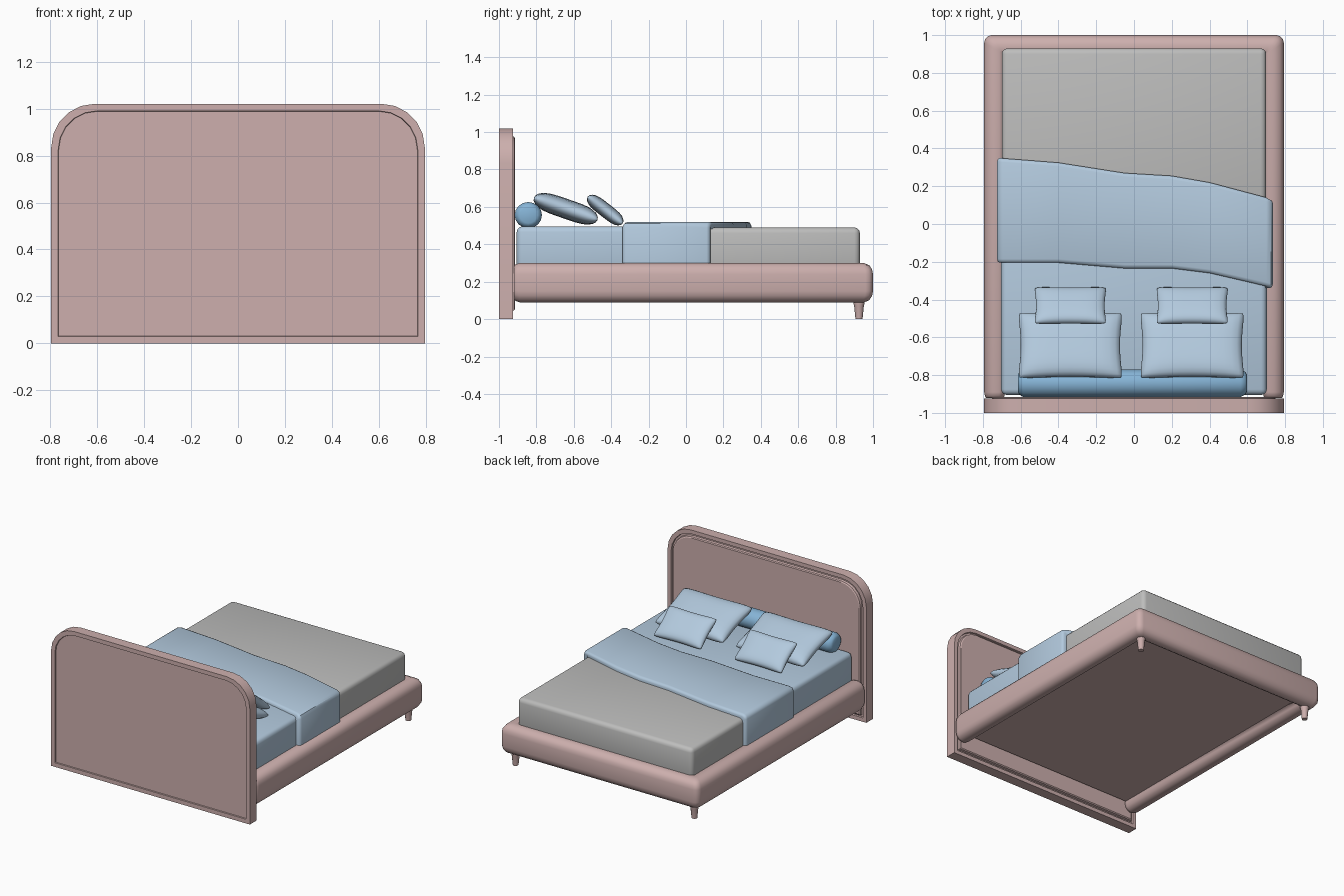
import bpy, bmesh, math
from mathutils import Vector, Matrix

if "Cube" in bpy.data.objects:
    bpy.data.objects.remove(bpy.data.objects["Cube"])


def material(name, rgb):
    m = bpy.data.materials.new(name)
    m.diffuse_color = (*rgb, 1)
    m.use_nodes = True
    m.node_tree.nodes["Principled BSDF"].inputs["Base Color"].default_value = m.diffuse_color
    return m


PINK = material("dusty_pink", (0.61, 0.43, 0.42))
GREY = material("mattress_grey", (0.51, 0.51, 0.505))
BLUE = material("pale_blue", (0.45, 0.59, 0.73))
DEEP = material("bolster_blue", (0.24, 0.46, 0.68))


def finish(name, bm, mat, angle=40):
    bmesh.ops.remove_doubles(bm, verts=bm.verts, dist=1e-4)
    bmesh.ops.recalc_face_normals(bm, faces=bm.faces)
    me = bpy.data.meshes.new(name)
    bm.to_mesh(me)
    bm.free()
    me.materials.append(mat)
    ob = bpy.data.objects.new(name, me)
    bpy.context.collection.objects.link(ob)
    bpy.ops.object.select_all(action='DESELECT')
    ob.select_set(True)
    bpy.context.view_layer.objects.active = ob
    bpy.ops.object.shade_smooth_by_angle(angle=math.radians(angle))
    return ob


def loft(name, rings, mat, angle=40):
    """Skin closed rings of points and cap both ends."""
    bm = bmesh.new()
    vs = [[bm.verts.new(p) for p in r] for r in rings]
    n = len(rings[0])
    for a, b in zip(vs, vs[1:]):
        for i in range(n):
            j = (i + 1) % n
            bm.faces.new((a[i], a[j], b[j], b[i]))
    bm.faces.new(vs[0])
    bm.faces.new(vs[-1])
    return finish(name, bm, mat, angle)


def box(name, lo, hi, bevel, mat):
    lo, hi = Vector(lo), Vector(hi)
    bm = bmesh.new()
    bmesh.ops.create_cube(bm, size=1)
    for v in bm.verts:
        v.co = [(lo[i] + hi[i]) / 2 + v.co[i] * (hi[i] - lo[i]) for i in range(3)]
    if bevel:
        bmesh.ops.bevel(bm, geom=bm.edges[:], offset=bevel, segments=3,
                        profile=0.5, affect='EDGES')
    return finish(name, bm, mat)


# Headboard: arched outline with a raised rim on both faces
def arch(inset, y):
    w, top, r = 0.795 - inset, 1.02 - inset, 0.185 - inset * 0.7
    pts = [(-w, y, inset), (w, y, inset)]
    for side in (1, -1):
        for k in range(6):
            a = math.radians(18 * (k if side == 1 else 5 - k))
            pts.append((side * (w - r + r * math.cos(a)), y, top - r + r * math.sin(a)))
    return pts


loft("headboard", [arch(i, y) for i, y in (
    (0.032, -0.992), (0.030, -1.0), (0, -1.0), (0, -0.925), (0.028, -0.925), (0.030, -0.937),
    (0.042, -0.937), (0.045, -0.92), (0.052, -0.915))], PINK, 30)

# Padded side and foot rail: one rounded section swept round a U
W, X = 0.11, 0.793
section = [(.05, .30), (.02, .288), (.005, .265), (0, .24), (0, .15), (.005, .125),
           (.02, .102), (.045, .09), (.07, .09), (.09, .10), (.105, .12), (.11, .15),
           (.11, .27), (.095, .295), (.08, .30)]
inner = Vector((X - W, 1 - W))
half = [((X, -0.92), (X - W, -0.92), 0.82), ((X, -0.912), (X - W, -0.912), 0.93),
        ((X, -0.89), (X - W, -0.89), 1)]
half += [((X - .04 + .04 * math.cos(a), .96 + .04 * math.sin(a)), inner, 1)
         for a in (0, math.pi / 6, math.pi / 3, math.pi / 2)]
flip = [((-o[0], o[1]), (-i[0], i[1]), s) for o, i, s in reversed(half)]
rings = []
for outer, inn, s in half + flip:
    o, i = Vector(outer), Vector(inn)
    ring = []
    for d, z in section:
        p = o.lerp(i, 0.5 + (d / W - 0.5) * s)
        ring.append((p.x, p.y, 0.195 + (z - 0.195) * s))
    rings.append(ring)
loft("bed_rail", rings, PINK)
box("bed_base", (-0.70, -0.90, 0.16), (0.70, 0.91, 0.27), 0, PINK)

# Tapered legs at the foot end
for side, label in ((1, "right"), (-1, "left")):
    loft(label + "_foot_leg", [
        [(side * 0.715 + r * math.cos(k * math.pi / 6), 0.925 + r * math.sin(k * math.pi / 6), z)
         for k in range(12)] for z, r in ((0, .019), (.07, .026), (.085, .03), (.13, .03))], PINK)

# Mattress, with the sheeted head half in blue
box("mattress", (-0.70, -0.05, 0.25), (0.70, 0.93, 0.49), 0.03, GREY)
box("sheet", (-0.703, -0.905, 0.25), (0.703, 0.03, 0.496), 0.03, BLUE)

# Blanket band: slanting edges, draped over both sides
EDGES = [(-.725, -.205, .35), (-.4, -.205, .325), (-.05, -.235, .27), (.2, -.235, .255),
         (.4, -.26, .22), (.69, -.325, .145), (.735, -.34, .13)]


def edge_y(x):
    for a, b in zip(EDGES, EDGES[1:]):
        if x <= b[0]:
            t = (x - a[0]) / (b[0] - a[0])
            return a[1] + t * (b[1] - a[1]), a[2] + t * (b[2] - a[2])
    return EDGES[-1][1:]


drape = [(-.725, .30), (-.725, .49), (-.716, .512), (-.69, .52), (-.4, .52), (-.05, .52),
         (.2, .52), (.4, .52), (.70, .52), (.726, .512), (.735, .49), (.735, .30)]
rings = []
for x, z in drape:
    near, far = edge_y(x)
    out = Vector((x, z))
    inn = Vector((max(-.69, min(.69, x)), min(z, .48)))
    ring = []
    for y, t in ((near, 1), (near, .4), (near + .006, .12), (near + .02, 0),
                 (far - .02, 0), (far - .006, .12), (far, .4), (far, 1)):
        p = out.lerp(inn, t)
        ring.append((p.x, y, p.y))
    rings.append(ring)
loft("blanket", rings, BLUE, 50)

# Bolster against the headboard
loft("bolster", [
    [(x, -0.843 + r * math.cos(k * math.pi / 8), 0.556 + 0.96 * r * math.sin(k * math.pi / 8))
     for k in range(16)]
    for x, r in ((-.615, .045), (-.608, .06), (-.585, .073), (.565, .073), (.59, .06), (.597, .045))],
    DEEP, 60)


# Pillows: puffed cushions with pinched sides
def pillow(name, centre, w, l, t, tilt):
    n = 14
    s = [math.sin(math.pi / 2 * (2 * k / n - 1)) for k in range(n + 1)]
    bm = bmesh.new()
    rot = Matrix.Rotation(math.radians(tilt), 3, 'X')
    for face in (1, -1):
        grid = []
        for u in s:
            row = []
            for v in s:
                c = 1 - 0.05 * (u * v) ** 6
                h = max(0, (1 - u ** 4) * (1 - v ** 4)) ** 0.45
                p = Vector((w / 2 * u * c * (1 - 0.07 * (1 - v * v)),
                            l / 2 * v * c * (1 - 0.07 * (1 - u * u)), face * t / 2 * h))
                row.append(bm.verts.new(rot @ p + Vector(centre)))
            grid.append(row)
        for i in range(n):
            for j in range(n):
                bm.faces.new((grid[i][j], grid[i + 1][j], grid[i + 1][j + 1], grid[i][j + 1]))
    finish(name, bm, BLUE, 80)


for x, label in ((-0.337, "left"), (0.308, "right")):
    pillow(label + "_large_pillow", (x, -0.643, 0.59), 0.565, 0.375, 0.105, -19)
    pillow(label + "_small_pillow", (x, -0.432, 0.583), 0.39, 0.245, 0.075, -38)
